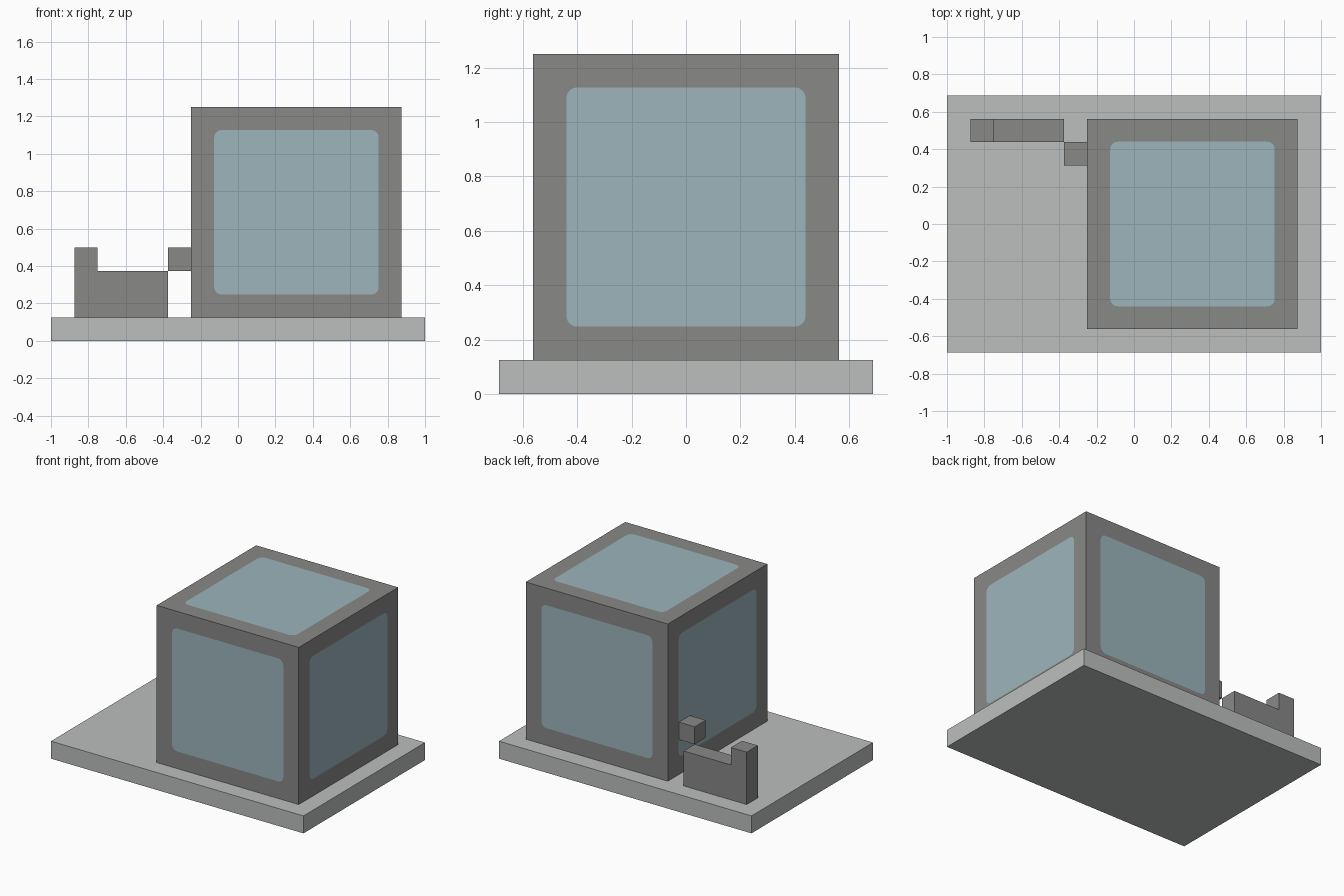
import bpy
import bmesh
from math import cos, sin, pi
from mathutils import Matrix, Vector

cube = bpy.data.objects.get("Cube")
if cube:
    bpy.data.objects.remove(cube, do_unlink=True)


def material(name, rgb):
    mat = bpy.data.materials.new(name)
    mat.use_nodes = True
    colour = (*rgb, 1)
    mat.diffuse_color = colour
    mat.node_tree.nodes["Principled BSDF"].inputs["Base Color"].default_value = colour
    return mat


pale_grey = material("pale grey", (0.50, 0.52, 0.515))
mid_grey = material("mid grey", (0.246, 0.246, 0.242))
glass_blue = material("glass blue", (0.333, 0.462, 0.503))


def add_object(name, bm, *mats):
    bmesh.ops.recalc_face_normals(bm, faces=bm.faces)
    mesh = bpy.data.meshes.new(name)
    bm.to_mesh(mesh)
    bm.free()
    for mat in mats:
        mesh.materials.append(mat)
    obj = bpy.data.objects.new(name, mesh)
    bpy.context.collection.objects.link(obj)
    return obj


def box(name, low, high, mat):
    low, high = Vector(low), Vector(high)
    bm = bmesh.new()
    bmesh.ops.create_cube(bm, size=1)
    bmesh.ops.scale(bm, vec=high - low, verts=bm.verts)
    bmesh.ops.translate(bm, vec=(low + high) / 2, verts=bm.verts)
    return add_object(name, bm, mat)


U = 0.125  # every part sits on this module

# Base slab
box("base_slab", (-1, -5.5 * U, 0), (1, 5.5 * U, U), pale_grey)


# Glazed cube: each side is a frame with a flush, round-cornered pane
def glazed_side(bm, turn, half, pane, radius, steps=4):
    corners, arcs = [], []
    for q in range(4):
        start = q * pi / 2
        sx, sy = ((1, 1), (-1, 1), (-1, -1), (1, -1))[q]
        corners.append(bm.verts.new(turn @ Vector((sx * half, sy * half, half))))
        arc = []
        for i in range(steps + 1):
            a = start + i * pi / 2 / steps
            x = sx * (pane - radius) + radius * cos(a)
            y = sy * (pane - radius) + radius * sin(a)
            arc.append(bm.verts.new(turn @ Vector((x, y, half))))
        arcs.append(arc)
    for q in range(4):
        n = (q + 1) % 4
        bm.faces.new((corners[q], corners[n], arcs[n][0], arcs[q][-1]))
        for a, b in zip(arcs[q], arcs[q][1:]):
            bm.faces.new((corners[q], b, a))
    bm.faces.new([v for arc in arcs for v in arc]).material_index = 1


half = 4.5 * U
bm = bmesh.new()
glazed_side(bm, Matrix.Identity(3), half, 0.44, 0.04)
for k in range(4):
    turn = Matrix.Rotation(k * pi / 2, 3, "Z") @ Matrix.Rotation(pi / 2, 3, "X")
    glazed_side(bm, turn, half, 0.44, 0.04)
bmesh.ops.remove_doubles(bm, verts=bm.verts, dist=0.0001)
bmesh.ops.holes_fill(bm, edges=[e for e in bm.edges if e.is_boundary], sides=4)
body = add_object("glazed_cube", bm, mid_grey, glass_blue)
body.location = (2.5 * U, 0, U + half)

# Small block fixed to the side of the cube
box("side_block", (-3 * U, 2.5 * U, 3 * U), (-2 * U, 3.5 * U, 4 * U), mid_grey)

# Low wall with a raised end, extruded from an L-shaped profile
profile = [(-7, 1), (-3, 1), (-3, 3), (-6, 3), (-6, 4), (-7, 4)]
bm = bmesh.new()
face = bm.faces.new([bm.verts.new((x * U, 3.5 * U, z * U)) for x, z in profile])
ext = bmesh.ops.extrude_face_region(bm, geom=[face], use_keep_orig=True)
moved = [g for g in ext["geom"] if isinstance(g, bmesh.types.BMVert)]
bmesh.ops.translate(bm, vec=(0, U, 0), verts=moved)
add_object("step_wall", bm, mid_grey)
